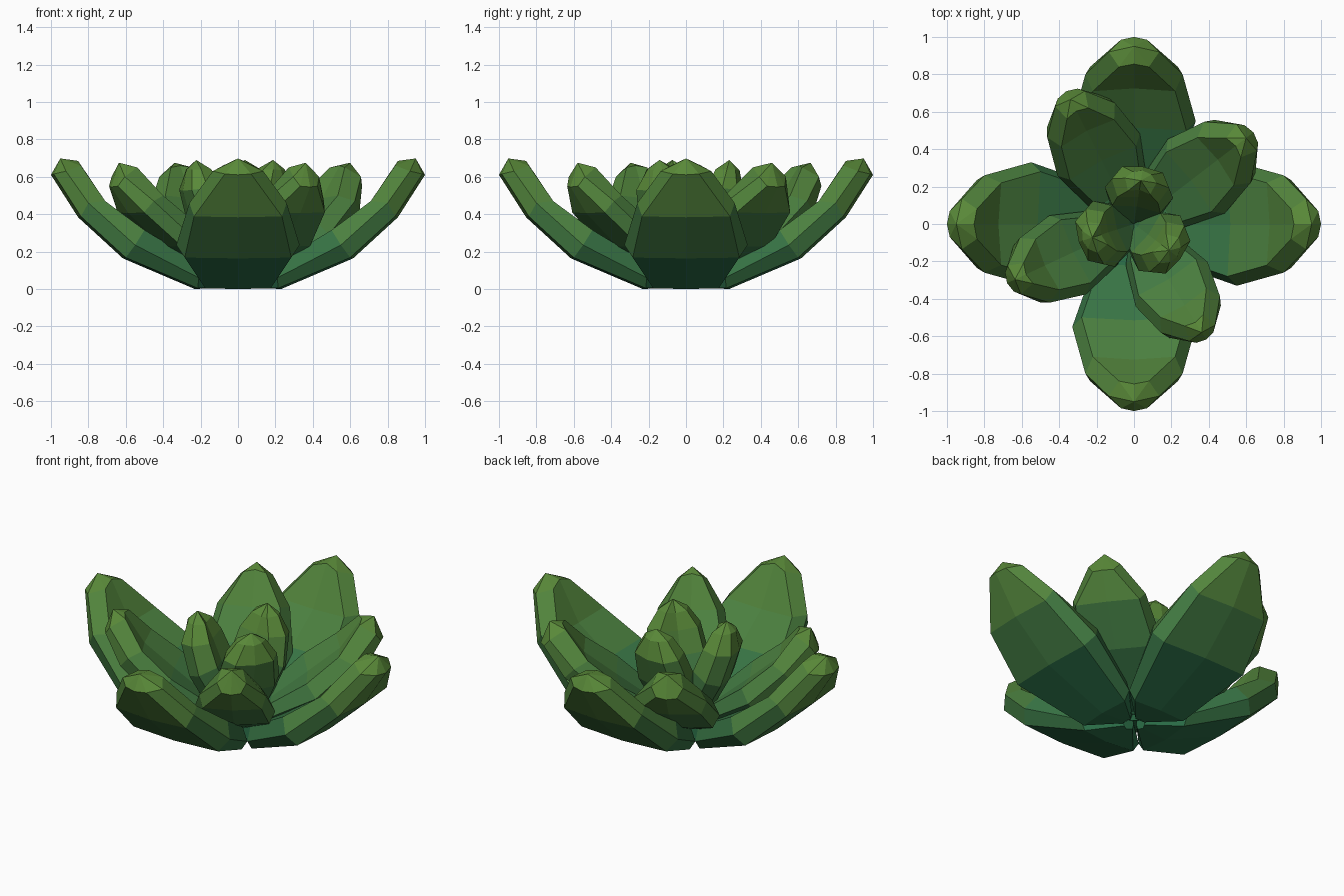
import bpy, bmesh, math
from mathutils import Vector, Matrix

if "Cube" in bpy.data.objects:
    bpy.data.objects.remove(bpy.data.objects["Cube"])

# Greens from leaf base to leaf tip
GREENS = []
BASE, TIP = Vector((0.025, 0.16, 0.065)), Vector((0.10, 0.25, 0.04))
for i in range(6):
    m = bpy.data.materials.new("leaf_green_%d" % (i + 1))
    m.diffuse_color = (*BASE.lerp(TIP, i / 5), 1)
    m.use_nodes = True
    m.node_tree.nodes["Principled BSDF"].inputs["Base Color"].default_value = m.diffuse_color
    GREENS.append(m)


def leaf(name, under, edge, upper, tip, angle, scale=1.0, cup=0.015, crown=0.0):
    """Fleshy leaf along +x; each row is (radius, height, half width)."""
    bm = bmesh.new()
    rings = []
    for n, (u, e, t) in enumerate(zip(under, edge, upper)):
        mid_z = t[1] + (crown if n == len(under) - 1 and crown else -cup)
        pts = [(u[0] + cup, 0, u[1] - cup * 0.3), (u[0], u[2], u[1]), (e[0], e[2], e[1]), (t[0], t[2], t[1]),
               (t[0] + cup, 0, mid_z), (t[0], -t[2], t[1]), (e[0], -e[2], e[1]), (u[0], -u[2], u[1])]
        rings.append([bm.verts.new((x * scale, y * scale, z)) for x, y, z in pts])
    for a, b in zip(rings, rings[1:]):
        for i in range(8):
            j = (i + 1) % 8
            bm.faces.new((a[i], a[j], b[j], b[i]))
    bm.faces.new(rings[0])
    # blunt faceted tip
    end = bm.verts.new((tip[0] * scale, 0, tip[1]))
    for i in range(8):
        bm.faces.new((rings[-1][i], rings[-1][(i + 1) % 8], end))
    bmesh.ops.recalc_face_normals(bm, faces=bm.faces)
    bmesh.ops.rotate(bm, verts=bm.verts, matrix=Matrix.Rotation(math.radians(angle), 3, 'Z'))
    for f in bm.faces:
        f.material_index = max(0, min(5, int(f.calc_center_median().z / 0.115)))
    me = bpy.data.meshes.new(name)
    bm.to_mesh(me)
    bm.free()
    for m in GREENS:
        me.materials.append(m)
    ob = bpy.data.objects.new(name, me)
    bpy.context.collection.objects.link(ob)


# Four wide outer leaves
for k in range(4):
    leaf("outer_leaf_%d" % (k + 1),
         [(.05, .015, .03), (.215, .004, .175), (.60, .168, .285), (.84, .388, .235), (.985, .615, .07)],
         [(.05, .05, .04), (.21, .06, .21), (.55, .235, .33), (.80, .46, .26), (.92, .63, .135)],
         [(.05, .09, .03), (.21, .14, .18), (.50, .315, .28), (.71, .47, .22), (.84, .66, .08)],
         (.95, .698), 90 * k, crown=.025)

# Four middle leaves, set between the outer ones
for k, (ang, s) in enumerate([(37.5, 1.0), (117, .99), (205, .93), (302, .905)]):
    leaf("middle_leaf_%d" % (k + 1),
         [(.03, .07, .03), (.20, .10, .14), (.46, .23, .215), (.68, .41, .18), (.79, .55, .06)],
         [(.03, .11, .04), (.18, .15, .17), (.42, .29, .25), (.63, .47, .205), (.76, .60, .09)],
         [(.03, .15, .03), (.17, .21, .13), (.37, .36, .20), (.55, .50, .16), (.67, .65, .065)],
         (.755, .675), ang, s, crown=.01)

# Three upright heart leaves, wrapped closely together
for k, ang in enumerate([81, 198, 323]):
    leaf("heart_leaf_%d" % (k + 1),
         [(.02, .06, .04), (.13, .14, .10), (.24, .35, .135), (.295, .53, .11), (.275, .64, .05)],
         [(.00, .10, .06), (.08, .19, .14), (.17, .38, .185), (.22, .54, .155), (.235, .64, .085)],
         [(-.03, .14, .04), (.01, .24, .09), (.08, .42, .13), (.13, .55, .11), (.17, .64, .06)],
         (.235, .69), ang)
